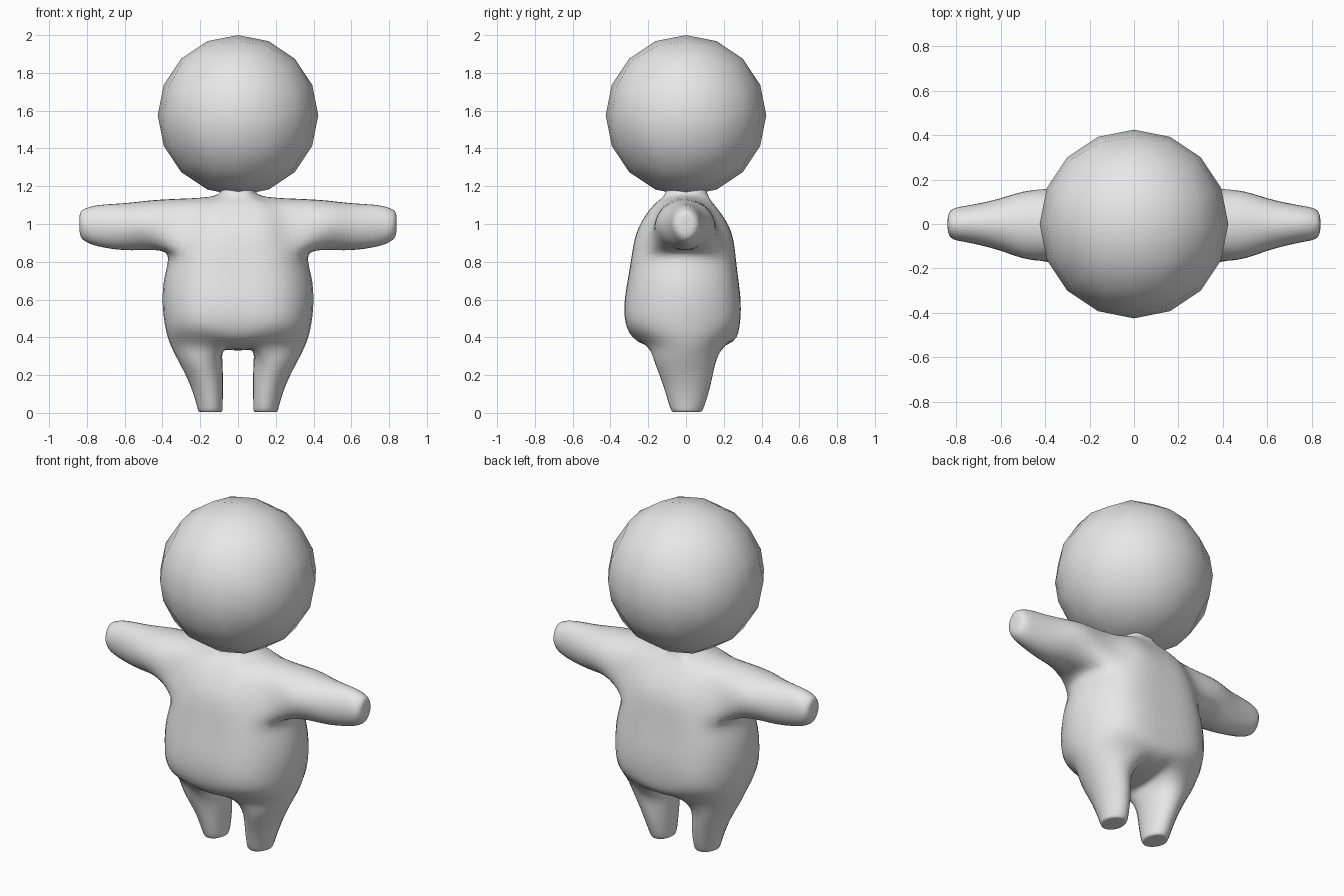
import bpy, bmesh, math
from mathutils import Vector

if "Cube" in bpy.data.objects:
    bpy.data.objects.remove(bpy.data.objects["Cube"])

clay = bpy.data.materials.new("light_grey")
clay.diffuse_color = (0.8, 0.8, 0.8, 1)
clay.use_nodes = True
clay.node_tree.nodes["Principled BSDF"].inputs["Base Color"].default_value = clay.diffuse_color


def finish(bm, name):
    bmesh.ops.recalc_face_normals(bm, faces=bm.faces)
    for f in bm.faces:
        f.smooth = True
    me = bpy.data.meshes.new(name)
    bm.to_mesh(me)
    bm.free()
    me.materials.append(clay)
    ob = bpy.data.objects.new(name, me)
    bpy.context.collection.objects.link(ob)
    return ob


# Head: cube grid wrapped evenly onto a sphere
bm = bmesh.new()
bmesh.ops.create_cube(bm, size=2)
bmesh.ops.subdivide_edges(bm, edges=bm.edges[:], cuts=3, use_grid_fill=True)
for v in bm.verts:
    d = Vector([math.tan(c * math.pi / 4) for c in v.co]).normalized()
    v.co = d * 0.425 + Vector((0, 0, 1.575))
finish(bm, "head")

# Body: half cage of quads, mirrored
bm = bmesh.new()


def bridge(a, b, closed=False, skip=()):
    n = len(a)
    for i in range(n if closed else n - 1):
        if i not in skip:
            j = (i + 1) % n
            bm.faces.new((a[i], a[j], b[j], b[i]))


def torso_ring(z, w, front, back, inner=0.42, lift=0.0):
    x1, mid = w * inner, (back - front) / 2
    pts = [(0, -front, z), (x1, -front * .97, z), (w * .8, -front * .7, z),
           (w, mid, z + lift),
           (w * .8, back * .7, z), (x1, back * .97, z), (0, back, z)]
    return [bm.verts.new(p) for p in pts]


# Torso from neck to hips: z, half width, front depth, back depth, inner, lift
torso = [torso_ring(*r) for r in (
    (1.20, .10, .10, .10),
    (1.145, .12, .12, .12, .42, .005),
    (1.10, .30, .17, .15, .42, .035),
    (.98, .36, .25, .23),
    (.84, .375, .285, .26),
    (.72, .39, .305, .275),
    (.58, .40, .325, .29),
    (.45, .385, .31, .28),
    (.36, .355, .22, .22, .24))]
for k in range(len(torso) - 1):
    bridge(torso[k], torso[k + 1], skip=(2, 3) if k in (2, 3) else ())

# Arm grown out of the shoulder opening
c, b, a = torso[2:5]
loop = [a[2], a[3], a[4], b[4], c[4], c[3], c[2], b[2]]
bm.verts.remove(b[3])
for x, y0, y1, z0, z1 in ((.46, -.165, .155, .86, 1.125),
                          (.60, -.12, .115, .862, 1.11),
                          (.74, -.085, .085, .882, 1.10),
                          (.81, -.07, .07, .91, 1.08),
                          (.835, -.045, .045, .94, 1.06)):
    ring = []
    for i in range(8):
        t = math.radians(225 + 45 * i)
        ring.append(bm.verts.new((x, (y0 + y1) / 2 + (y1 - y0) / 2 * math.cos(t),
                                  (z0 + z1) / 2 + (z1 - z0) / 2 * math.sin(t))))
    bridge(loop, ring, closed=True)
    loop = ring
tip = bm.verts.new((.84, 0, 1.0))
for i in (0, 2, 4, 6):
    bm.faces.new((loop[i], loop[i + 1], tip, loop[i - 1]))

# Crotch strip and leg
hip = torso[-1]
inside = bm.verts.new((.08, 0, .33))
centre = bm.verts.new((0, 0, .33))
bm.faces.new((hip[0], hip[1], inside, centre))
bm.faces.new((centre, inside, hip[5], hip[6]))
loop = hip[1:6] + [inside]
for z, x0, x1, y0, y1 in ((.27, .08, .315, -.16, .15),
                          (.15, .08, .255, -.115, .125),
                          (.03, .083, .215, -.08, .09),
                          (.005, .10, .195, -.06, .07)):
    w, mid = x1 - x0, (y0 + y1) / 2
    ring = [bm.verts.new(p) for p in (
        (x0 + .2 * w, y0 * .88, z), (x0 + .68 * w, y0 * .95, z), (x1, mid, z),
        (x0 + .68 * w, y1 * .95, z), (x0 + .2 * w, y1 * .88, z), (x0, mid, z))]
    bridge(loop, ring, closed=True)
    loop = ring
bm.faces.new((loop[0], loop[1], loop[2], loop[5]))
bm.faces.new((loop[2], loop[3], loop[4], loop[5]))

bmesh.ops.mirror(bm, geom=bm.verts[:] + bm.edges[:] + bm.faces[:],
                 axis='X', merge_dist=0.001)

# Push the cage outward so the subdivided surface meets the design points
goal = {v: v.co.copy() for v in bm.verts if not v.is_boundary}
for step in range(4):
    move = {}
    for v in goal:
        near = {e.other_vert(v) for e in v.link_edges}
        n = len(near)
        total = v.co * n * n
        for u in near:
            total = total + u.co * 4
        for f in v.link_faces:
            for u in f.verts:
                if u is not v and u not in near:
                    total = total + u.co
        move[v] = (goal[v] - total / (n * (n + 5))) * 0.8
    for v, d in move.items():
        v.co += d

body = finish(bm, "body")
sub = body.modifiers.new("rounding", 'SUBSURF')
sub.levels = sub.render_levels = 2
